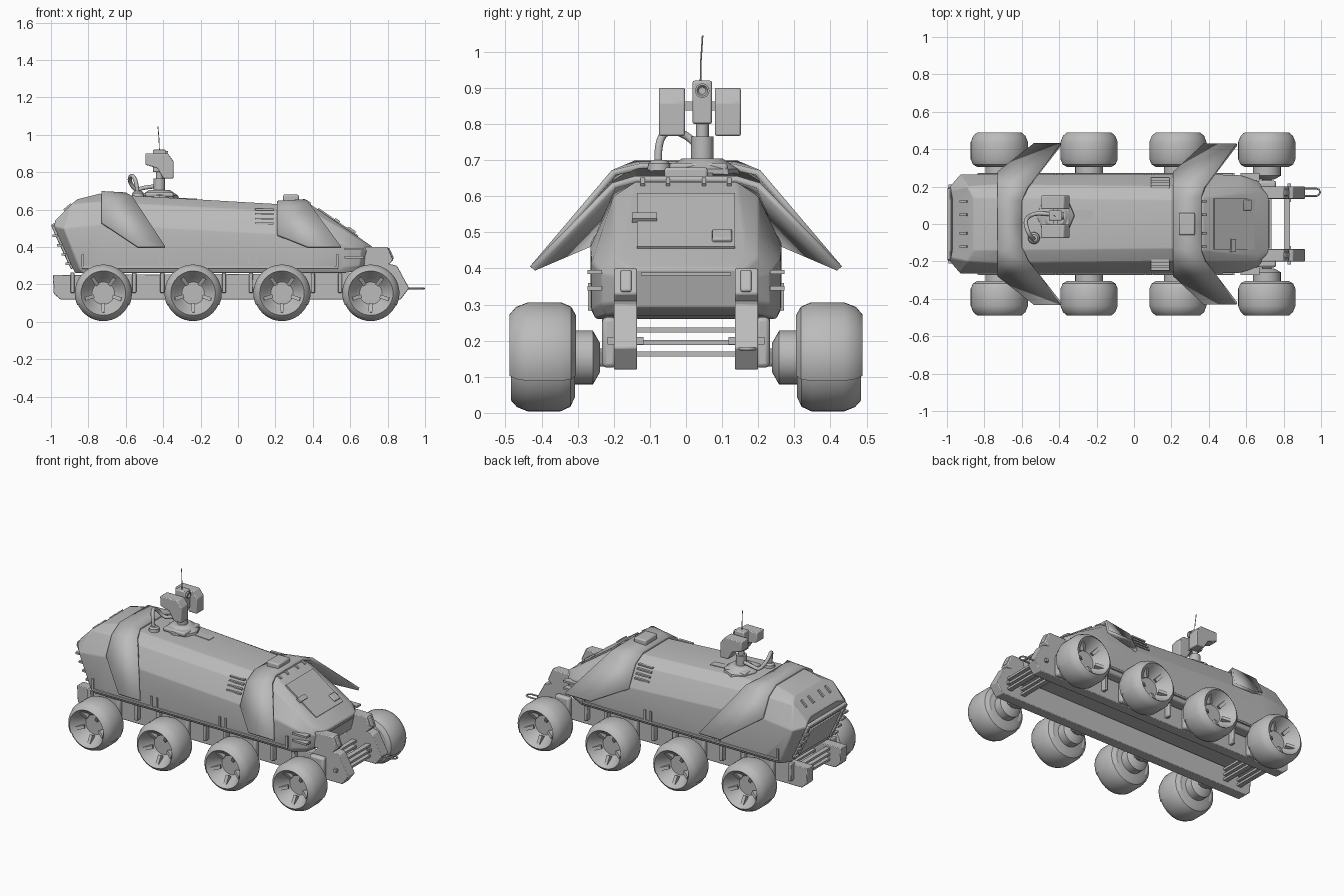
import bpy, bmesh
from math import radians, sin, cos, pi
from mathutils import Matrix, Vector

cube = bpy.data.objects.get("Cube")
if cube:
    bpy.data.objects.remove(cube)

grey = bpy.data.materials.new("hull_grey")
grey.use_nodes = True
grey.diffuse_color = (0.5, 0.5, 0.5, 1)
grey.node_tree.nodes["Principled BSDF"].inputs["Base Color"].default_value = (0.5, 0.5, 0.5, 1)


def place(name, data):
    ob = bpy.data.objects.new(name, data)
    bpy.context.collection.objects.link(ob)
    return ob


def finish(name, bm, bevel=0):
    bmesh.ops.remove_doubles(bm, verts=bm.verts, dist=0.0002)
    bmesh.ops.recalc_face_normals(bm, faces=bm.faces)
    for e in bm.edges:
        e.smooth = e.calc_face_angle(0) < radians(32)
    for f in bm.faces:
        f.smooth = True
    me = bpy.data.meshes.new(name)
    bm.to_mesh(me)
    bm.free()
    me.materials.append(grey)
    ob = place(name, me)
    if bevel:
        mod = ob.modifiers.new("bevel", "BEVEL")
        mod.width = bevel
        mod.segments = 2
        mod.angle_limit = radians(25)
    return ob


def add_box(bm, c, s, tilt=0, axis="Y"):
    m = Matrix.Translation(c) @ Matrix.Rotation(radians(tilt), 4, axis) @ Matrix.Diagonal((*s, 1))
    bmesh.ops.create_cube(bm, size=1, matrix=m)


def box(name, c, s, tilt=0, axis="Y", bevel=0):
    bm = bmesh.new()
    add_box(bm, c, s, tilt, axis)
    return finish(name, bm, bevel)


def add_lathe(bm, profile, segs=40, start=0, sweep=360, m=Matrix()):
    """Revolve (offset, radius) pairs about the y axis."""
    rings = []
    for i in range(segs + 1):
        a = radians(start + sweep * i / segs)
        rings.append([bm.verts.new(m @ Vector((r * cos(a), y, r * sin(a)))) for y, r in profile])
    for p, q in zip(rings, rings[1:]):
        for j in range(len(profile) - 1):
            bm.faces.new((p[j], p[j + 1], q[j + 1], q[j]))


def upright(name, x, y, profile, segs=24):
    bm = bmesh.new()
    add_lathe(bm, profile, segs, m=Matrix.Translation((x, y, 0)) @ Matrix.Rotation(pi / 2, 4, "X"))
    return finish(name, bm)


def prism(name, outline, y0, y1, bevel=0):
    """Extrude an x-z outline between two y planes."""
    bm = bmesh.new()
    a, b = ([bm.verts.new((x, y, z)) for x, z in outline] for y in (y0, y1))
    bm.faces.new(a)
    bm.faces.new(b)
    for i in range(len(a)):
        j = (i + 1) % len(a)
        bm.faces.new((a[i], a[j], b[j], b[i]))
    return finish(name, bm, bevel)


def tube(name, pts, radius, kind="POLY"):
    cu = bpy.data.curves.new(name, "CURVE")
    cu.dimensions = "3D"
    cu.bevel_depth = radius
    cu.bevel_resolution = 3
    cu.use_fill_caps = True
    sp = cu.splines.new(kind)
    sp.points.add(len(pts) - 1)
    for p, co in zip(sp.points, pts):
        p.co = (*co, 1)
    if kind == "NURBS":
        sp.order_u = 3
        sp.use_endpoint_u = True
    cu.materials.append(grey)
    return place(name, cu)


# Hull: each station lists x shift, then half sections from bottom to roof as (x, y, z)
stations = [
    [(-.87, .19, .26), (-.885, .2, .29), (-.985, .2, .51), (-.98, .18, .54), (-.965, .13, .555)],
    [(-.83, .25, .26), (-.85, .262, .29), (-.93, .265, .5), (-.89, .2, .63), (-.86, .14, .655)],
    [(-.74, .25, .26), (-.74, .265, .29), (-.74, .265, .52), (-.74, .21, .64), (-.74, .14, .685)],
    [(.2, .25, .26), (.2, .265, .29), (.2, .265, .47), (.2, .2, .59), (.2, .13, .63)],
    [(.37, .25, .26), (.37, .265, .29), (.37, .265, .46), (.37, .2, .6), (.37, .14, .64)],
    [(.56, .25, .26), (.56, .262, .29), (.56, .262, .42), (.56, .2, .495), (.56, .16, .51)],
    [(.63, .22, .27), (.65, .235, .3), (.66, .232, .385), (.66, .2, .43), (.66, .16, .442)],
    [(.69, .14, .29), (.705, .155, .31), (.72, .16, .37), (.72, .155, .395), (.72, .13, .4)],
]
bm = bmesh.new()
loops = []
for half in stations:
    ring = half + [(x, -y, z) for x, y, z in reversed(half)]
    loops.append([bm.verts.new(p) for p in ring])
for a, b in zip(loops, loops[1:]):
    for i in range(len(a)):
        j = (i + 1) % len(a)
        bm.faces.new((a[i], a[j], b[j], b[i]))
bm.faces.new(loops[0])
bm.faces.new(loops[-1])
finish("hull", bm, 0.006)


# Armour arches: roof strip folding out into swept side wings
def arch(name, p):
    bm = bmesh.new()
    v = {k: bm.verts.new(co) for k, co in p.items()}
    for keys in ("r0 r1 f1 f0", "r1 r2 b f1", "r2 a b", "a d c b"):
        bm.faces.new([v[k] for k in keys.split()])
    ob = finish(name, bm)
    mir = ob.modifiers.new("mirror", "MIRROR")
    mir.use_axis = (False, True, False)
    sol = ob.modifiers.new("thickness", "SOLIDIFY")
    sol.thickness = 0.018
    sol.offset = 0


arch("rear_arch", dict(r0=(-.73, 0, .69), r1=(-.73, .14, .69), r2=(-.73, .215, .645), a=(-.73, .272, .53),
                       d=(-.535, .425, .4), c=(-.39, .425, .4), b=(-.565, .2, .665),
                       f1=(-.6, .12, .683), f0=(-.6, 0, .683)))
arch("front_arch", dict(r0=(.21, 0, .638), r1=(.21, .13, .638), r2=(.21, .207, .597), a=(.21, .272, .465),
                        d=(.375, .425, .4), c=(.55, .425, .4), b=(.38, .2, .63),
                        f1=(.36, .14, .647), f0=(.36, 0, .647)))

# Roof details
box("roof_hatch", (.283, 0, .66), (.085, .12, .04), 0, bevel=.008)
box("roof_marker", (-.27, .05, .657), (.1, .05, .008), 3)
for y in (-.12, -.05, .05, .12):
    box("arch_clip", (.375, y, .638), (.03, .012, .014), 34)
    box("rear_clip", (-.91, y, .612), (.05, .012, .014), -40)

# Nose details lying on the sloped bonnet
box("bonnet_panel", (.535, 0, .531), (.26, .27, .009), 35)
box("bonnet_handle", (.605, .1, .488), (.05, .055, .02), 34, bevel=.005)
box("bonnet_vent", (.53, -.115, .541), (.03, .07, .014), 34)
box("nose_seam", (.722, 0, .385), (.008, .25, .008))

# Tail frame on the undercut rear face
box("tail_panel", (-.937, 0, .39), (.012, .3, .2), -24.8, bevel=.004)
box("tail_top_bar", (-.984, 0, .51), (.022, .38, .03), -24.8, bevel=.005)

for side, label in ((1, "left"), (-1, "right")):
    # Chassis rail with raised front lamp block
    rail = [(-.99, .25), (-.985, .15), (-.95, .12), (.87, .12), (.915, .18), (.85, .3), (.72, .33), (.66, .26)]
    prism(label + "_rail", rail, side * .135, side * .2, .004)
    prism(label + "_lamp_block", [(.67, .3), (.67, .4), (.8, .4), (.83, .33), (.8, .3)], side * .135, side * .2, .005)
    box(label + "_lamp", (.815, side * .166, .365), (.014, .03, .065), -24, bevel=.005)
    box(label + "_tow_pin", (.83, side * .167, .2), (.02, .1, .02))
    box(label + "_tail_bar", (-.935, side * .185, .4), (.022, .025, .25), -24.8, bevel=.004)
    for z in (.31, .36, .41, .46):
        box(label + "_tail_slat", (-.9 - (z - .29) * .46, side * .195, z), (.025, .035, .012))
    # Skirt trim and ribs along the sill
    box(label + "_skirt_trim", (-.15, side * .265, .29), (1.37, .014, .014), bevel=.003)
    for x in (-.83, -.42, -.38, .06, .1, .53):
        box(label + "_skirt_rib", (x, side * .265, .325), (.012, .014, .07))
    # Cheek slats and shoulder vents
    for z in (.345, .39):
        box(label + "_cheek_slat", (.62, side * .253, z), (.1, .04, .012))
    for z in (.52, .545, .57, .595):
        y = .2 + .065 * (.595 - z) / .125
        box(label + "_shoulder_vent", (.14, side * y, z + .006), (.1, .018, .009))

# Cross bars between the rails
for x in (-.9, -.8, .72, .82):
    for z in (.163, .195, .23):
        box("cross_bar", (x, 0, z), (.03, .28, .014))

# Wheel: tyre with dished face, upper shell, hub and five rim lugs
bm = bmesh.new()
add_lathe(bm, [(-.09, 0), (-.09, .11), (-.078, .136), (-.05, .149), (.04, .149), (.07, .137), (.087, .118),
               (.08, .111), (.03, .08), (.012, .06), (.012, 0)])
add_lathe(bm, [(-.092, .105), (-.093, .118), (-.08, .141), (-.052, .153), (.04, .153), (.073, .14),
               (.091, .119), (.084, .113)], 30, -25, 230)
add_lathe(bm, [(-.16, 0), (-.16, .04), (-.14, .075), (-.09, .075)], 24)
for k in range(5):
    spin = Matrix.Rotation(k * 2 * pi / 5 + .3, 4, "Y")
    m = spin @ Matrix.Translation((.083, .043, 0)) @ Matrix.Rotation(.5, 4, "Z") @ Matrix.Diagonal((.055, .03, .02, 1))
    bmesh.ops.create_cube(bm, size=1, matrix=m)
wheel = finish("wheel", bm)
wheel_mesh = wheel.data
bpy.data.objects.remove(wheel)

for n, x in enumerate((-.72, -.24, .235, .71)):
    for side, label in ((1, "left"), (-1, "right")):
        ob = place(f"{label}_wheel_{n + 1}", wheel_mesh)
        ob.location = (x, side * .398, .153)
        ob.rotation_euler.z = 0 if side > 0 else pi
        # Suspension mount, stub axle and struts
        box(label + "_suspension_mount", (x, side * .212, .195), (.1, .04, .14), bevel=.012)
        box(label + "_stub_axle", (x, side * .235, .153), (.05, .06, .05), bevel=.01)
        for dx in (-.165, .165):
            if -.9 < x + dx < .6:
                box(label + "_strut", (x + dx, side * .212, .21), (.022, .04, .11), bevel=.004)

# Sensor mast
mx, my = -.42, .045
upright("mast_base", mx, my, [(.65, 0), (.65, .105), (.675, .1), (.705, .055), (.705, 0)], 8)
box("mast_foot", (mx, my - .01, .68), (.15, .16, .025), bevel=.008)
upright("mast_column", mx, my, [(.69, 0), (.69, .031), (.765, .031), (.765, .018), (.81, .018), (.81, 0)])
box("sensor_head", (mx, my, .86), (.07, .054, .12), bevel=.006)
bm = bmesh.new()
add_lathe(bm, [(0, .02), (.012, .02), (.012, .015), (.004, .01), (.004, 0)], 20,
          m=Matrix.Translation((mx + .033, my, .892)) @ Matrix.Rotation(-pi / 2, 4, "Z"))
finish("sensor_lens", bm)
box("sensor_crossbar", (mx, my, .85), (.025, .12, .025))
pod = [(-.495, .9), (-.495, .84), (-.43, .82), (-.4, .767), (-.345, .767), (-.345, .86), (-.375, .9)]
prism("right_sensor_pod", pod, -.075, -.003, .005)
prism("left_sensor_pod", pod, .08, .152, .005)
tube("antenna", [(-.42, .04, .91), (-.422, .041, .97), (-.428, .046, 1.045)], .0022)
tube("mast_hose", [(-.535, -.075, .66), (-.54, -.082, .74), (-.565, -.05, .79), (-.585, .02, .76),
                   (-.55, .05, .7), (-.5, .06, .72), (-.43, .05, .725)], .011, "NURBS")
upright("hose_socket", -.535, -.075, [(.65, 0), (.65, .035), (.69, .03), (.7, .02), (.7, 0)], 16)

# Tow loop
tube("tow_loop", [(.85, .15, .178), (.975, .15, .178), (.989, .156, .178), (.995, .17, .178),
                  (.989, .184, .178), (.975, .19, .178), (.85, .19, .178)], .005)
